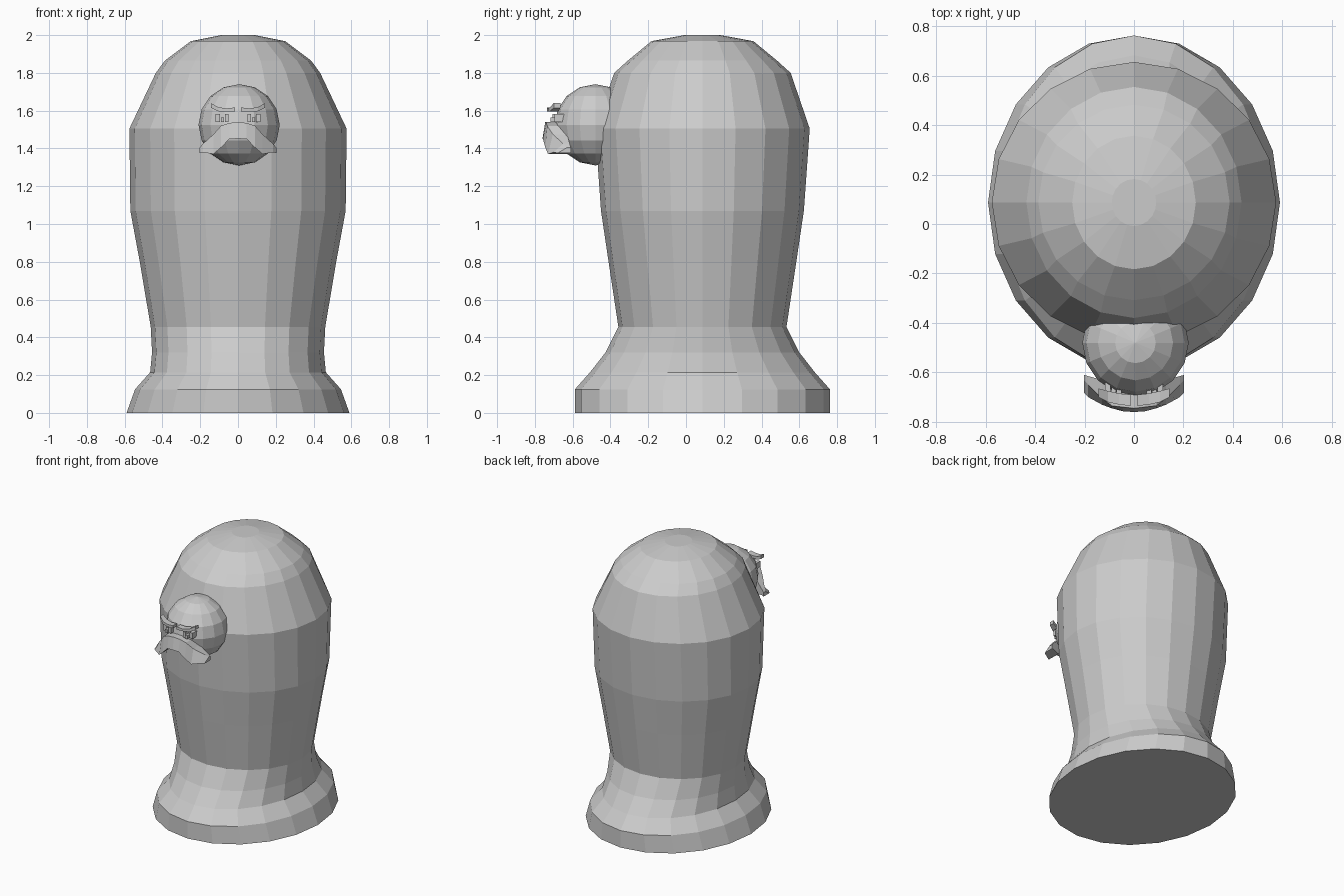
import bpy, bmesh, math
from mathutils import Vector

if "Cube" in bpy.data.objects:
    bpy.data.objects.remove(bpy.data.objects["Cube"])


def finish(name, bm):
    bmesh.ops.recalc_face_normals(bm, faces=bm.faces[:])
    me = bpy.data.meshes.new(name)
    bm.to_mesh(me)
    bm.free()
    ob = bpy.data.objects.new(name, me)
    bpy.context.collection.objects.link(ob)
    return ob


def loft(name, loops):
    """Skin a list of closed vertex loops and cap both ends."""
    bm = bmesh.new()
    rows = [[bm.verts.new(p) for p in loop] for loop in loops]
    n = len(rows[0])
    for a, b in zip(rows, rows[1:]):
        for i in range(n):
            j = (i + 1) % n
            bm.faces.new((a[i], a[j], b[j], b[i]))
    bm.faces.new(rows[0])
    bm.faces.new(rows[-1])
    return finish(name, bm)


def ellipse(rx, ry, z, cy=0.087, n=20):
    return [(rx * math.cos(2 * math.pi * i / n),
             cy + ry * math.sin(2 * math.pi * i / n), z) for i in range(n)]


def bar(name, stations):
    """Bar along x; station = x, front y top, front y bottom, back y, z top, z bottom."""
    return loft(name, [[(x, ft, zt), (x, fb, zb), (x, bk, zb), (x, bk, zt)]
                       for x, ft, fb, bk, zt, zb in stations])


def mirrored(stations):
    return [(-s[0],) + s[1:] for s in reversed(stations)]


# Body: flared oval base, narrow neck, domed top (rx, ry, z)
profile = [(0.59, 0.675, 0), (0.545, 0.675, 0.125), (0.465, 0.595, 0.215),
           (0.455, 0.513, 0.32), (0.462, 0.445, 0.455), (0.52, 0.497, 0.8),
           (0.57, 0.537, 1.07), (0.575, 0.568, 1.505), (0.435, 0.467, 1.8),
           (0.387, 0.395, 1.865), (0.25, 0.27, 1.968), (0.09, 0.095, 2.0)]
loft("body", [ellipse(*p) for p in profile])

# Head: low-poly ball set into the front
bm = bmesh.new()
bmesh.ops.create_uvsphere(bm, u_segments=16, v_segments=8, radius=0.215)
bmesh.ops.translate(bm, verts=bm.verts, vec=Vector((0.006, -0.48, 1.525)))
finish("head", bm)

# Moustache: arched bar with drooping swept-back tips
half = [(0.045, -0.74, -0.757, -0.66, 1.535, 1.45),
        (0.09, -0.735, -0.745, -0.65, 1.52, 1.405),
        (0.13, -0.705, -0.73, -0.63, 1.475, 1.37),
        (0.185, -0.65, -0.70, -0.615, 1.425, 1.38),
        (0.203, -0.63, -0.68, -0.61, 1.405, 1.375)]
bar("moustache", mirrored(half) + [(0, -0.745, -0.76, -0.66, 1.54, 1.452)] + half)

# Brows: thin curved strips, lower at the inner end
brow = [(0.015, -0.735, -0.735, -0.69, 1.617, 1.597),
        (0.06, -0.73, -0.73, -0.685, 1.612, 1.595),
        (0.105, -0.72, -0.72, -0.675, 1.618, 1.597),
        (0.143, -0.70, -0.70, -0.665, 1.64, 1.615)]
bar("brow_right", brow)
bar("brow_left", mirrored(brow))

# Eyes: shallow blocks either side of a small pupil
for side, label in ((1, "right"), (-1, "left")):
    for part, x0, x1, y, top, bot in (("eye_inner", 0.05, 0.07, -0.708, 1.582, 1.54),
                                      ("pupil", 0.073, 0.09, -0.718, 1.565, 1.54),
                                      ("eye_outer", 0.094, 0.118, -0.695, 1.582, 1.54)):
        st = [(x, y, y, -0.64, top, bot) for x in (x0, x1)]
        bar(part + "_" + label, st if side > 0 else mirrored(st))
